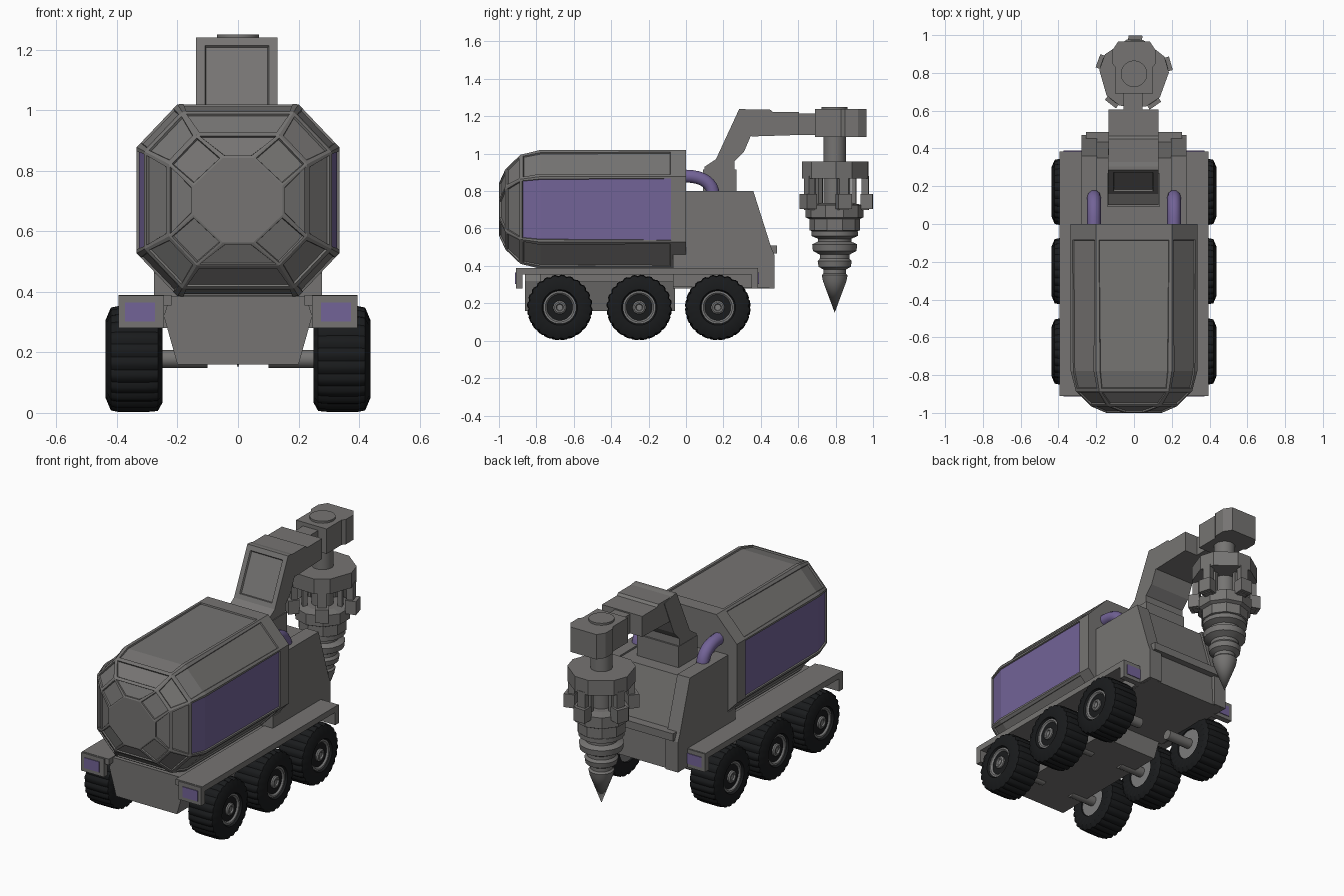
import bpy, bmesh
from math import sin, cos, pi, radians
from mathutils import Matrix, Vector

old = bpy.data.objects.get("Cube")
if old:
    bpy.data.objects.remove(old, do_unlink=True)


def material(name, rgb):
    m = bpy.data.materials.new(name)
    m.use_nodes = True
    m.diffuse_color = (*rgb, 1)
    bsdf = next(n for n in m.node_tree.nodes if n.type == 'BSDF_PRINCIPLED')
    bsdf.inputs["Base Color"].default_value = (*rgb, 1)
    bsdf.inputs["Roughness"].default_value = 0.7
    return m


GREY = material("body grey", (0.18, 0.175, 0.17))
PURPLE = material("purple glass", (0.17, 0.125, 0.31))
BLACK = material("tyre black", (0.010, 0.011, 0.012))
HUB = material("hub grey", (0.2, 0.2, 0.2))


def finish(name, bm, *mats, smooth=False):
    bmesh.ops.recalc_face_normals(bm, faces=bm.faces)
    me = bpy.data.meshes.new(name)
    bm.to_mesh(me)
    bm.free()
    ob = bpy.data.objects.new(name, me)
    bpy.context.collection.objects.link(ob)
    for m in mats:
        me.materials.append(m)
    if smooth:
        bpy.ops.object.select_all(action='DESELECT')
        ob.select_set(True)
        bpy.context.view_layer.objects.active = ob
        bpy.ops.object.shade_smooth_by_angle(angle=radians(35))
    return ob


def box(name, x, y, z, mat=GREY, spin=None):
    """Box from (low, high) ranges, optionally placed by a matrix."""
    bm = bmesh.new()
    bmesh.ops.create_cube(bm, size=1)
    for v in bm.verts:
        v.co = Vector([(r[0] + r[1]) / 2 + c * (r[1] - r[0]) for r, c in zip((x, y, z), v.co)])
    if spin:
        bm.transform(spin)
    return finish(name, bm, mat)


def prism(name, pts, axis, lo, hi, mat=GREY, panel=None):
    """Extrude a 2D outline along an axis; panel recesses faces chosen by normal."""
    bm = bmesh.new()
    ends = []
    for d in (lo, hi):
        ends.append([bm.verts.new(Vector(p[:axis] + (d,) + p[axis:])) for p in pts])
    a, b = ends
    bm.faces.new(a)
    bm.faces.new(b[::-1])
    for i in range(len(pts)):
        j = (i + 1) % len(pts)
        bm.faces.new((a[i], b[i], b[j], a[j]))
    bmesh.ops.recalc_face_normals(bm, faces=bm.faces)
    if panel:
        chosen = [f for f in bm.faces if panel(f)]
        bmesh.ops.inset_individual(bm, faces=chosen, thickness=0.04, depth=0)
        bmesh.ops.inset_individual(bm, faces=chosen, thickness=0.006, depth=-0.01)
    return finish(name, bm, mat)


def lathe(name, profile, segs, place, mat=GREY, tread=0.0, smooth=True):
    """Spin (radius, height) pairs around z, then place by matrix."""
    bm = bmesh.new()
    rings = []
    for r, h in profile:
        ring = []
        for k in range(segs):
            rr = r - (tread if r > 0.16 and k % 3 == 0 else 0)
            t = 2 * pi * (k + 0.5) / segs
            ring.append(bm.verts.new((rr * cos(t), rr * sin(t), h)))
        rings.append(ring)
    for p, q in zip(rings, rings[1:]):
        for k in range(segs):
            n = (k + 1) % segs
            bm.faces.new((p[k], p[n], q[n], q[k]))
    bm.faces.new(rings[0])
    bm.faces.new(rings[-1])
    bm.transform(place)
    bmesh.ops.remove_doubles(bm, verts=bm.verts, dist=1e-5)
    return finish(name, bm, mat, smooth=smooth)


def octagon(a, b, c, d):
    """Corners (a,b) and (c,d) mirrored into all four quadrants, in order."""
    return [(a, b), (c, d), (c, -d), (a, -b), (-a, -b), (-c, -d), (-c, d), (-a, b)]


# Octagonal cabin with framed panels, side windows and a faceted nose
bm = bmesh.new()
rings = []
for y, s in ((0, 1), (-0.07, 1), (-0.78, 1), (-0.885, 0.92), (-0.965, 0.68), (-1, 0.44)):
    shape = octagon(0.2 * s, 0.317 * s, 0.335 * s, 0.175 * s)
    if y == -1:
        shape = octagon(0.05, 0.14, 0.147, 0.048)
    rings.append([bm.verts.new((x, y, 0.7025 + z)) for x, z in shape])
bm.faces.new(rings[0])
bm.faces.new(rings[-1])
bands = []
for p, q in zip(rings, rings[1:]):
    bands.append([bm.faces.new((p[k], p[(k + 1) % 8], q[(k + 1) % 8], q[k])) for k in range(8)])
bmesh.ops.recalc_face_normals(bm, faces=bm.faces)
for k in range(8):
    window = k in (1, 5)
    pair = [bands[1][k], bands[2][k]]
    bmesh.ops.inset_region(bm, faces=pair, thickness=0.013 if window else 0.02, depth=0)
    bmesh.ops.inset_region(bm, faces=pair, thickness=0.003, depth=-0.008)
    if window:
        for f in pair:
            f.material_index = 1
for band, t in ((bands[3], 0.016), (bands[4], 0.01)):
    bmesh.ops.inset_individual(bm, faces=band, thickness=t, depth=0)
    bmesh.ops.inset_individual(bm, faces=band, thickness=0.004, depth=-0.008)
finish("cabin", bm, GREY, PURPLE)

# Chassis and rear engine housing
prism("chassis", [(-0.2, 0.16), (0.2, 0.16), (0.245, 0.32), (0.225, 0.385), (-0.225, 0.385), (-0.245, 0.32)],
      1, -0.86, -0.06)
prism("engine_housing", [(-0.07, 0.28), (-0.07, 0.46), (0, 0.46), (0, 0.79), (0.35, 0.79),
                         (0.45, 0.46), (0.46, 0.28)], 0, -0.26, 0.26)
box("bumper_bar", (-0.255, 0.255), (0.43, 0.487), (0.465, 0.51))
for s, side in ((1, "left"), (-1, "right")):
    def span(a, b):
        return tuple(sorted((s * a, s * b)))
    prism(side + "_housing_rail", [(-0.07, 0.29), (-0.07, 0.46), (0, 0.46), (0, 0.8), (0.36, 0.8),
                                   (0.455, 0.5), (0.472, 0.46), (0.472, 0.28)], 0, *span(0.195, 0.278))

    # Fender with end blocks and lamps
    box(side + "_sill", span(0.18, 0.262), (-0.78, 0.37), (0.315, 0.37))
    box(side + "_fender", span(0.22, 0.395), (-0.9, 0.38), (0.355, 0.39))
    for end, y0, y1, lamp in (("front", -0.91, -0.875, -0.911), ("rear", 0.35, 0.385, 0.386)):
        box(f"{side}_{end}_block", span(0.245, 0.395), (y0, y1), (0.28, 0.388))
        box(f"{side}_{end}_lamp", span(0.275, 0.373), (lamp - 0.003, lamp + 0.003), (0.302, 0.364), PURPLE)

    # Wheels
    for n, y in enumerate((-0.675, -0.25, 0.17)):
        place = Matrix.Translation((0, y, 0.178)) @ Matrix.Rotation(s * pi / 2, 4, 'Y')
        tyre = [(0.085, 0.27), (0.09, 0.255), (0.145, 0.25), (0.172, 0.265), (0.175, 0.3), (0.175, 0.395),
                (0.17, 0.42), (0.13, 0.437), (0.095, 0.435), (0.085, 0.415)]
        lathe(f"{side}_tyre_{n + 1}", tyre, 72, place, BLACK, tread=0.008)
        hub = [(0, 0.262), (0.088, 0.262), (0.088, 0.424), (0.078, 0.424), (0.065, 0.41),
               (0.036, 0.412), (0.036, 0.424), (0.028, 0.43), (0.02, 0.43), (0.016, 0.422), (0, 0.422)]
        lathe(f"{side}_hub_{n + 1}", hub, 24, place, HUB)
        lathe(f"{side}_axle_{n + 1}", [(0.03, 0.1), (0.03, 0.27)], 12, place)

    # Bent pipe from cabin to housing
    cu = bpy.data.curves.new(side + "_pipe", 'CURVE')
    cu.dimensions = '3D'
    cu.bevel_depth = 0.036
    cu.bevel_resolution = 3
    cu.resolution_u = 8
    sp = cu.splines.new('BEZIER')
    sp.bezier_points.add(1)
    for bp, co, h in zip(sp.bezier_points, ((0, 0.88), (0.145, 0.78)), ((0.09, 0), (0, -0.06))):
        bp.co = (s * 0.212, *co)
        bp.handle_right = (s * 0.212, co[0] + h[0], co[1] + h[1])
        bp.handle_left = (s * 0.212, co[0] - h[0], co[1] - h[1])
    cu.materials.append(PURPLE)
    bpy.context.collection.objects.link(bpy.data.objects.new(side + "_pipe", cu))

# Crane base and arm
box("crane_base", (-0.14, 0.135), (0.09, 0.27), (0.79, 0.915))
prism("lower_arm", [(0.1, 0.9), (0.1, 0.93), (0.16, 0.97), (0.285, 1.24), (0.305, 1.24), (0.4, 1.22),
                    (0.31, 1.01), (0.26, 0.96), (0.26, 0.9)], 0, -0.138, 0.13,
      panel=lambda f: f.normal.y < -0.8 and f.calc_area() > 0.05)
prism("upper_arm", [(0.3, 1.235), (0.45, 1.235), (0.465, 1.222), (0.605, 1.222), (0.605, 1.1), (0.35, 1.092)],
      0, -0.135, 0.13)
box("arm_neck", (-0.055, 0.045), (0.59, 0.71), (1.1, 1.215))

# Drill head
half = [(0.1, 0.69), (0.1, 0.83), (0.115, 0.85), (0.115, 0.92), (0.085, 0.965)]
prism("drill_head", half + [(-x, y) for x, y in reversed(half)], 2, 1.09, 1.238)
at = Matrix.Translation((0, 0.795, 0))
lathe("head_cap", [(0.07, 1.2), (0.07, 1.25)], 24, at)
lathe("drill_shaft", [(0.06, 0.7), (0.06, 1.12)], 20, at)

# Five-cornered collar with clamps
corners = [radians(88 + 72 * k) for k in range(5)]
outline = [(0.185 * cos(t + d), 0.795 + 0.185 * sin(t + d)) for t in corners for d in (-0.24, 0.24)]
prism("upper_collar", outline, 2, 0.868, 0.957)
for n, t in enumerate(corners):
    spin = at @ Matrix.Rotation(t, 4, 'Z')
    box(f"clamp_bar_{n + 1}", (0.145, 0.182), (-0.025, 0.025), (0.7, 0.88), spin=spin)
    box(f"clamp_pad_{n + 1}", (0.14, 0.203), (-0.037, 0.037), (0.705, 0.785), spin=spin)
    box(f"inner_post_{n + 1}", (0.09, 0.115), (-0.015, 0.015), (0.71, 0.88), spin=spin)
lathe("lower_collar", [(0.1, 0.735), (0.155, 0.725), (0.155, 0.66), (0.135, 0.65), (0.135, 0.59), (0.1, 0.58)],
      10, at, smooth=False)

# Stepped drill bit
bit = [(0.1, 0.6), (0.125, 0.585), (0.125, 0.56), (0.09, 0.545), (0.09, 0.53), (0.122, 0.515), (0.118, 0.48),
       (0.08, 0.46), (0.08, 0.44), (0.092, 0.425), (0.087, 0.395), (0.06, 0.38), (0.06, 0.36),
       (0.07, 0.35), (0.064, 0.32), (0, 0.15)]
lathe("drill_bit", bit, 20, at)
